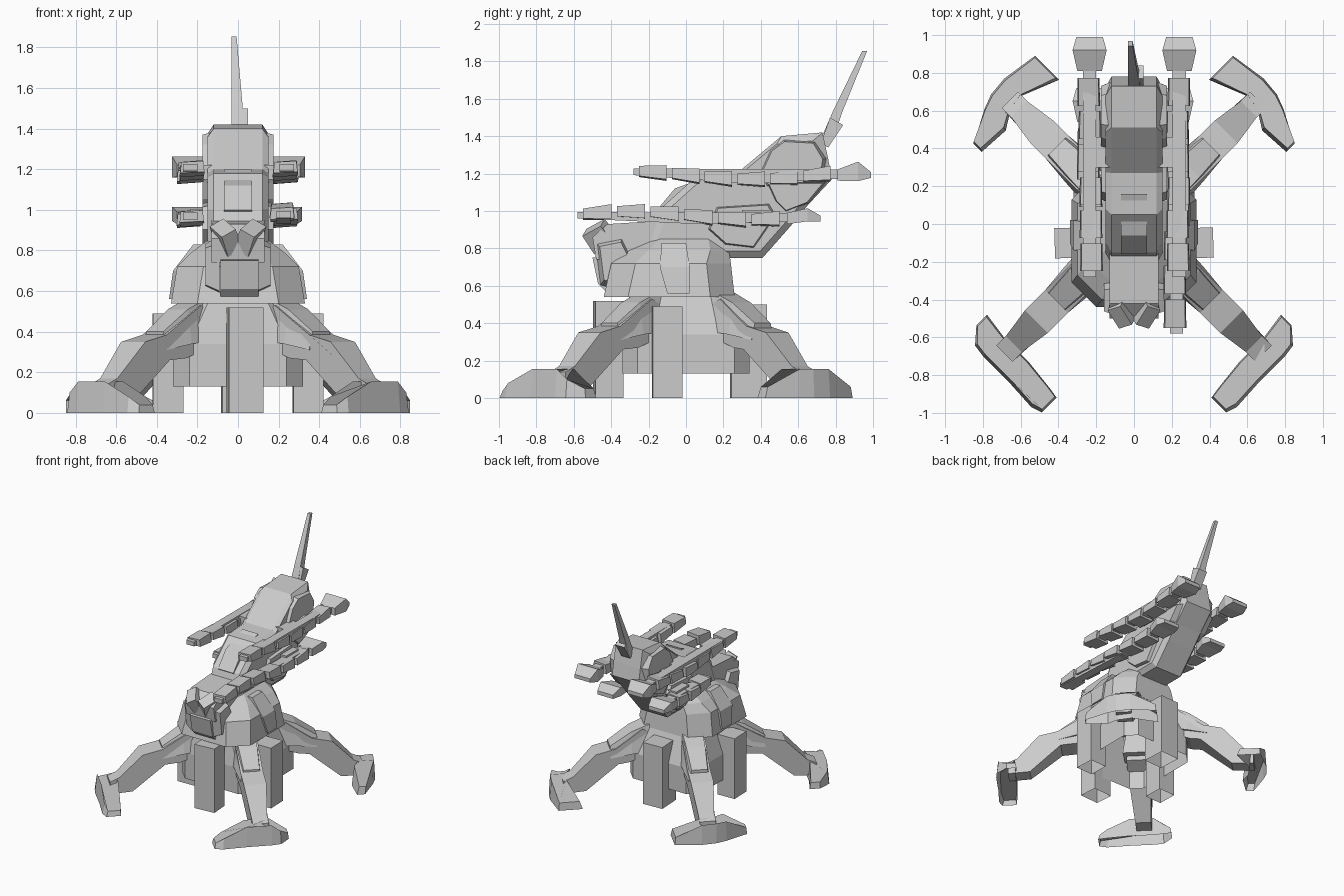
import bpy, bmesh, math, random
from mathutils import Vector, Matrix

if "Cube" in bpy.data.objects:
    bpy.data.objects.remove(bpy.data.objects["Cube"])
random.seed(4)


def loft(name, rings, cap0=True):
    """Solid through rings of equal point count; cap0=False leaves the first end open."""
    bm = bmesh.new()
    vr = [[bm.verts.new(p) for p in r] for r in rings]
    n = len(rings[0])
    for a, b in zip(vr, vr[1:]):
        for i in range(n):
            bm.faces.new((a[i], a[(i + 1) % n], b[(i + 1) % n], b[i]))
    start = bm.faces.new(vr[0])
    bm.faces.new(vr[-1])
    bmesh.ops.recalc_face_normals(bm, faces=bm.faces)
    if not cap0:
        bm.faces.remove(start)
    me = bpy.data.meshes.new(name)
    bm.to_mesh(me)
    bm.free()
    ob = bpy.data.objects.new(name, me)
    bpy.context.collection.objects.link(ob)
    return ob


def side_profile(name, pts, x0, x1, inset=0.0):
    """Extrude a (y, z) profile along x; inset shrinks the x1 end."""
    c = sum((Vector(p) for p in pts), Vector((0, 0))) / len(pts)
    far = [Vector(p).lerp(c, inset) for p in pts]
    return loft(name, [[(x0, *p) for p in pts], [(x1, *p) for p in far]])


def octagon(z, hx, y0, y1, c):
    return [(hx, y0 + c, z), (hx, y1 - c, z), (hx - c, y1, z), (c - hx, y1, z),
            (-hx, y1 - c, z), (-hx, y0 + c, z), (c - hx, y0, z), (hx - c, y0, z)]


def box(name, x, y, z, taper=1.0, rot=0.0, cap0=True):
    cx, cy = sum(x) / 2, sum(y) / 2
    rings = []
    for zz, s in ((z[0], 1), (z[1], taper)):
        hx, hy = (x[1] - x[0]) / 2 * s, (y[1] - y[0]) / 2 * s
        ring = []
        for a, b in ((-1, -1), (1, -1), (1, 1), (-1, 1)):
            p = Matrix.Rotation(rot, 2) @ Vector((a * hx, b * hy))
            ring.append((cx + p.x, cy + p.y, zz))
        rings.append(ring)
    return loft(name, rings, cap0)


# hollow pedestal core and turntable deck
loft("pedestal_core", [octagon(0.13, 0.32, -0.34, 0.34, 0.08), octagon(0.34, 0.32, -0.34, 0.34, 0.08),
                       octagon(0.56, 0.24, -0.3, 0.25, 0.1)], False)
loft("deck", [octagon(0.54, 0.33, -0.44, 0.26, 0.13), octagon(0.72, 0.3, -0.4, 0.24, 0.13),
              octagon(0.79, 0.23, -0.3, 0.23, 0.1), octagon(0.85, 0.15, -0.22, 0.2, 0.08)])

# support pillars
box("front_pillar", (-0.05, 0.12), (-0.49, -0.34), (0, 0.52), 1, 0.08, False)
box("back_pillar", (-0.08, 0.09), (0.24, 0.43), (0, 0.5), 1, 0.05, False)
for s, side in ((1, "right"), (-1, "left")):
    xs = sorted((s * 0.27, s * 0.42))
    box(side + "_pillar", xs, (-0.18, -0.02), (0, 0.49), 1, 0.03, False)
    # plate leaning on the deck flank
    loft(side + "_deck_block", [[(s * x0, y0, z), (s * x1, y0, z), (s * x1, y1, z), (s * x0, y1, z)]
                                for x0, x1, y0, y1, z in ((0.28, 0.34, -0.1, 0.02, 0.56), (0.24, 0.32, -0.14, 0.02, 0.7),
                                                          (0.14, 0.22, -0.13, 0.0, 0.83))])

# four diagonal legs with wide, open-bottomed feet
leg = [(0.97, 0.04), (0.97, 0.14), (0.9, 0.17), (0.73, 0.35), (0.58, 0.385), (0.34, 0.53),
       (0.28, 0.5), (0.3, 0.32), (0.44, 0.27), (0.56, 0.26), (0.8, 0.05)]
# foot plan outlines (w, inner u, outer u) with the height at that station
feet = {"front": ((-0.36, 0.94, 1.05, 0.04), (-0.3, 0.93, 1.07, 0.08), (-0.12, 0.91, 1.06, 0.155),
                  (0.07, 0.91, 1.06, 0.155), (0.14, 0.9, 1.05, 0.1), (0.21, 0.89, 0.97, 0.05)),
        "back": ((-0.26, 0.82, 1.0, 0.06), (-0.06, 0.9, 1.03, 0.155), (0.05, 0.88, 1.02, 0.155),
                 (0.13, 0.83, 0.99, 0.155), (0.3, 0.84, 0.9, 0.06))}
for sx, nx in ((1, "right"), (-1, "left")):
    for sy, ny in ((-1, "front"), (1, "back")):
        d = Vector((sx, sy, 0)).normalized()
        n = Vector((sx, -sy, 0)).normalized()  # towards the side of the model
        off = 0.0 if sy < 0 else -0.04

        def place(u, w, z):
            return d * u + n * w + Vector((0, 0, z))
        lo, hi = [], []
        for u, z in leg:
            hw = 0.085 if u < 0.8 else 0.06
            uu = u + off * (u > 0.5)
            lo.append(place(uu, -hw, z))
            hi.append(place(uu, hw, z))
        loft(f"{ny}_{nx}_leg", [lo, hi])
        st = feet[ny]
        rim = [(a, w, h) for w, a, b, h in st] + [(b, w, h) for w, a, b, h in reversed(st)]
        loft(f"{ny}_{nx}_foot", [[place(u, w, 0) for u, w, h in rim],
                                 [place(0.96 + (u - 0.96) * 0.85, w * 0.97, h) for u, w, h in rim]], False)
        # hip guard
        loft(f"{ny}_{nx}_hip", [[place(u, w, z) for w, z in ((-h, b), (h, b), (h * 0.7, t), (-h * 0.7, t))]
                                for u, h, b, t in ((0.25, 0.11, 0.36, 0.58), (0.42, 0.1, 0.34, 0.51),
                                                   (0.58, 0.085, 0.31, 0.4))])

# leaning torso with a faceted cross-section
torso = [(0.2, 0.75), (0.41, 0.75), (0.56, 0.92), (0.65, 1.03), (0.78, 1.17), (0.76, 1.28), (0.73, 1.42),
         (0.51, 1.4), (0.27, 1.2), (0.05, 1.18), (-0.15, 1.0), (-0.22, 0.8)]
tc = Vector((0.3, 1.05))
loft("torso", [[(x, *Vector(p).lerp(tc, k)) for p in torso]
               for x, k in ((-0.15, 0.12), (-0.12, 0), (0.12, 0), (0.15, 0.12))])
shoulder = [(0.38, 1.2), (0.44, 1.33), (0.52, 1.39), (0.7, 1.38), (0.76, 1.28), (0.74, 1.14), (0.42, 1.12)]
hip_plate = [(0.1, 0.9), (0.2, 0.81), (0.37, 0.79), (0.5, 0.98), (0.46, 1.05), (0.15, 1.03)]
rear_plate = [(0.47, 1.05), (0.53, 0.99), (0.66, 1.04), (0.76, 1.16), (0.42, 1.16)]
for s, side in ((1, "right"), (-1, "left")):
    for nm, prof in (("shoulder_plate", shoulder), ("hip_plate", hip_plate), ("rear_plate", rear_plate)):
        side_profile(f"{side}_{nm}", prof, s * 0.1, s * 0.175, 0.15)
side_profile("back_ridge", [(-0.12, 0.96), (0.16, 1.14), (0.16, 1.2), (-0.06, 1.12), (-0.16, 1.0)], -0.07, 0.07)

# chest and drooping head at the front
side_profile("chest", [(-0.48, 0.74), (-0.5, 0.86), (-0.42, 0.93), (-0.1, 0.95), (0.2, 0.9), (0.2, 0.74)], -0.13, 0.13)
side_profile("head", [(-0.47, 0.61), (-0.5, 0.75), (-0.3, 0.8), (-0.28, 0.64), (-0.42, 0.56)], -0.085, 0.1)
for s, side in ((1, "right"), (-1, "left")):
    side_profile(side + "_cheek", [(-0.46, 0.6), (-0.49, 0.84), (-0.34, 0.87), (-0.28, 0.75), (-0.3, 0.56)],
                 s * 0.09, s * 0.16, 0.25)
    b = box(side + "_brow", (-0.045, 0.045), (-0.07, 0.07), (-0.06, 0.06), 0.9)
    b.location = (s * 0.06, -0.46, 0.865)
    b.rotation_euler = (0.5, s * 0.5, s * -0.3)

# tail spike
side_profile("spike_socket", [(0.72, 1.36), (0.77, 1.5), (0.84, 1.46), (0.76, 1.34)], -0.03, 0.05)
loft("spike", [[(x - h, y - h, z), (x + h, y - h, z), (x + h, y + h, z), (x - h, y + h, z)]
               for x, y, z, h in ((0.0, 0.76, 1.4, 0.032), (-0.005, 0.81, 1.53, 0.026), (-0.02, 0.955, 1.855, 0.013))])


# segmented arms running along the torso
def arm(name, x, y0, y1, z0, tip):
    z = lambda y: z0 + 0.022 * math.cos((y + 0.3) / 1.3 * 2 * math.pi)
    side_profile(name + "_core", [(y0, z(y0) - 0.02), (y0, z(y0) + 0.015), (y1 - 0.1, z(y1) + 0.01),
                                  (y1 - 0.1, z(y1) - 0.035), ((y0 + y1) / 2, z0 - 0.045)], x - 0.035, x + 0.035)
    n = round((y1 - y0 - 0.22) / 0.17)
    step = (y1 - y0 - 0.22) / n
    for i in range(n):
        ya = y0 + i * step + 0.03
        yb = ya + step * 0.84
        dx = random.uniform(-0.012, 0.012)
        loft(f"{name}_segment_{i + 1}",
             [[(x + dx + a * h, y, z(y) + b * t) for a, b in ((-1, -1), (1, -0.8), (0.9, 1), (-0.9, 0.8))]
              for y, h, t in ((ya, 0.06, 0.03), (yb, 0.058, 0.042))])
    # blade-like end block
    loft(name + "_end", [[(x + a * h, y, z(y1) + c + b * t) for a, b in ((-1, -1), (1, -1), (1, 1), (-1, 1))]
                         for y, h, t, c in ((y1 - 0.18, 0.065, 0.03, -0.02), (y1 - 0.07, 0.09, tip, 0),
                                            (y1, 0.07, 0.015, -0.02))])
    # mounting bracket into the torso
    s = math.copysign(1, x)
    side_profile(name + "_mount", [(0.3, z0 - 0.04), (0.46, z0 - 0.04), (0.46, z0 + 0.03), (0.3, z0 + 0.03)],
                 s * 0.1, x)


arm("right_upper_arm", 0.24, -0.28, 0.99, 1.19, 0.052)
arm("left_upper_arm", -0.235, -0.28, 0.99, 1.19, 0.052)
arm("right_lower_arm", 0.225, -0.58, 0.72, 0.975, 0.035)
arm("left_lower_arm", -0.235, 0.06, 0.72, 0.975, 0.035)
